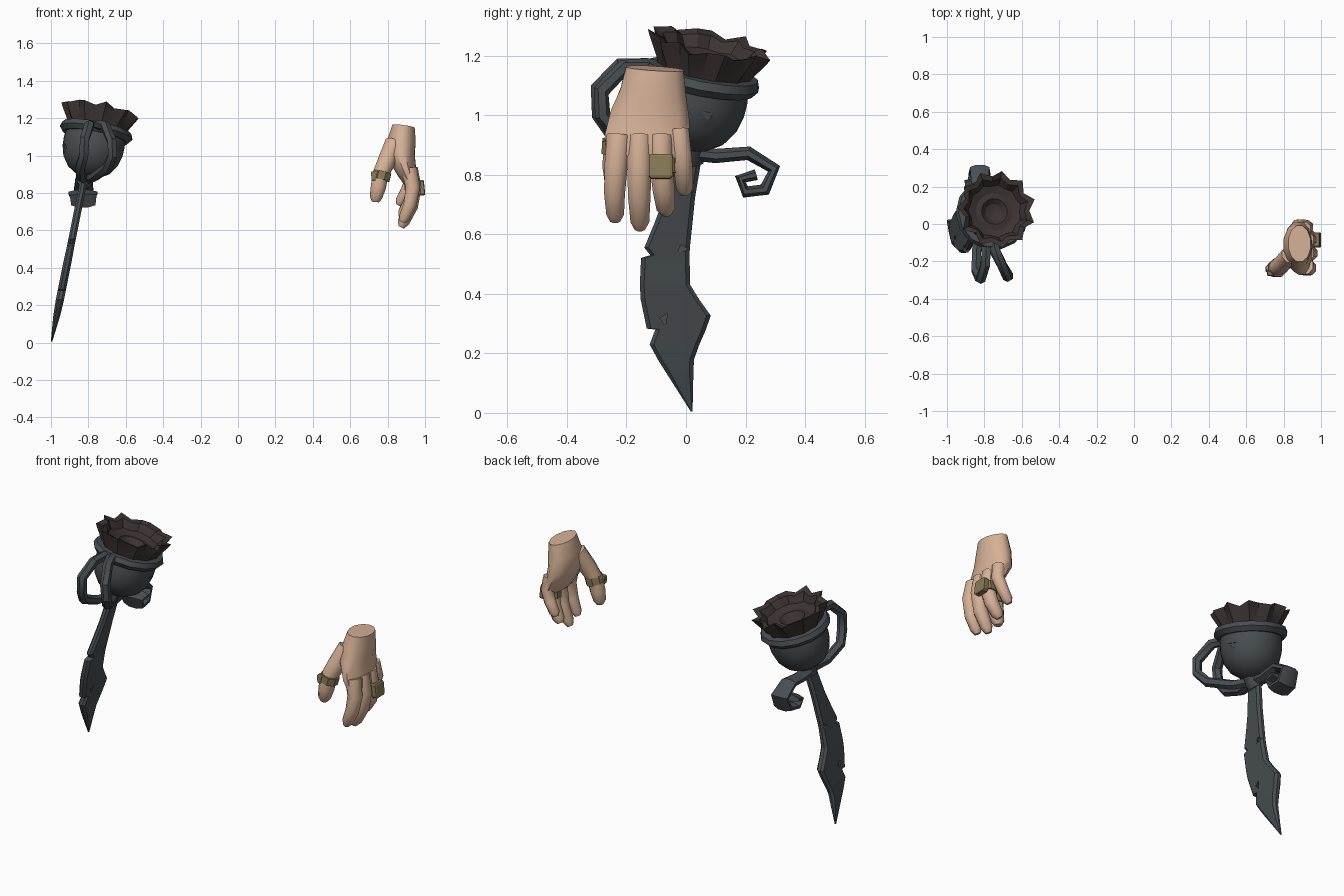
import bpy, bmesh
from math import sin, cos, pi, radians
from mathutils import Vector

cube = bpy.data.objects.get("Cube")
if cube:
    bpy.data.objects.remove(cube, do_unlink=True)


def material(name, rgb):
    m = bpy.data.materials.new(name)
    m.use_nodes = True
    m.diffuse_color = (*rgb, 1)
    m.node_tree.nodes["Principled BSDF"].inputs["Base Color"].default_value = (*rgb, 1)
    return m


STEEL = material("dark slate steel", (0.065, 0.077, 0.085))
CLOTH = material("dark brown cloth", (0.046, 0.034, 0.033))
SKIN = material("warm skin", (0.67, 0.44, 0.31))
BRASS = material("dull brass", (0.25, 0.2, 0.095))


def loft(name, rings, mat, angle=40, closed=False):
    """Bridge equal rings of points, capping the two ends."""
    bm = bmesh.new()
    loops = [[bm.verts.new(p) for p in ring] for ring in rings]
    pairs = list(zip(loops, loops[1:]))
    if closed:
        pairs.append((loops[-1], loops[0]))
    else:
        bm.faces.new(loops[0])
        bm.faces.new(loops[-1])
    for a, b in pairs:
        for i in range(len(a)):
            j = (i + 1) % len(a)
            bm.faces.new((a[i], a[j], b[j], b[i]))
    bmesh.ops.recalc_face_normals(bm, faces=bm.faces)
    me = bpy.data.meshes.new(name)
    bm.to_mesh(me)
    bm.free()
    me.materials.append(mat)
    ob = bpy.data.objects.new(name, me)
    bpy.context.collection.objects.link(ob)
    smooth(ob, angle)
    return ob


def smooth(ob, angle):
    bpy.ops.object.select_all(action='DESELECT')
    ob.select_set(True)
    bpy.context.view_layer.objects.active = ob
    if angle:
        bpy.ops.object.shade_smooth_by_angle(angle=radians(angle))


def tube(name, path, mat, side=(1, 0, 0), n=8, angle=40):
    """Sweep an ellipse; path holds x, y, z, half width along side, half thickness."""
    pts = [Vector(p[:3]) for p in path]
    rings = []
    for i, p in enumerate(path):
        t = (pts[min(i + 1, len(pts) - 1)] - pts[max(i - 1, 0)]).normalized()
        u = Vector(side)
        u = (u - t * u.dot(t)).normalized()
        v = t.cross(u)
        w, h = p[3], p[-1]
        rings.append([pts[i] + u * w * cos((k + .5) * 2 * pi / n)
                      + v * h * sin((k + .5) * 2 * pi / n) for k in range(n)])
    return loft(name, rings, mat, angle)


def dent(target, loc, normal, scale, spin):
    """Chip a small triangular hollow out of a surface."""
    bpy.ops.mesh.primitive_cone_add(vertices=3, radius1=.5, radius2=.5, depth=.016, location=loc)
    cutter = bpy.context.object
    cutter.scale = (*scale, 1)
    q = Vector(normal).to_track_quat('Z', 'Y')
    cutter.rotation_mode = 'QUATERNION'
    cutter.rotation_quaternion = q @ Vector((0, 0, 1)).rotation_difference(Vector((0, 0, 1)))
    cutter.rotation_quaternion = cutter.rotation_quaternion @ spin_quat(spin)
    bpy.context.view_layer.objects.active = target
    mod = target.modifiers.new("dent", 'BOOLEAN')
    mod.operation = 'DIFFERENCE'
    mod.solver = 'EXACT'
    mod.object = cutter
    bpy.ops.object.modifier_apply(modifier=mod.name)
    bpy.data.objects.remove(cutter, do_unlink=True)


def spin_quat(a):
    from mathutils import Quaternion
    return Quaternion((0, 0, 1), radians(a))


# Blade: z, back edge y, front edge y, half thickness
def blade_x(z):
    return -.998 + .2 * z


rows = [(.005, .016, .022, .004), (.14, -.07, .025, .018), (.18, -.095, .027, .02),
        (.23, -.122, .045, .022), (.28, -.103, .067, .022), (.283, -.132, .068, .022),
        (.327, -.141, .083, .022), (.38, -.152, .045, .022), (.43, -.155, .014, .022),
        (.52, -.151, .012, .02), (.53, -.12, .012, .02), (.555, -.14, .013, .02),
        (.64, -.105, .022, .02), (.72, -.075, .03, .02), (.87, -.035, .055, .02)]
rings = []
for z, y0, y1, t in rows:
    x, e = blade_x(z), min(.014, (y1 - y0) * .3)
    rings.append([(x - t * .4, y0, z), (x + t * .4, y0, z), (x + t, y0 + e, z), (x + t, y1 - e, z),
                  (x + t * .4, y1, z), (x - t * .4, y1, z), (x - t, y1 - e, z), (x - t, y0 + e, z)])
blade = loft("blade", rings, STEEL, 0)
for y, z, spin in ((-.012, .55, 20), (-.073, .315, 80)):
    for s in (1, -1):
        dent(blade, (blade_x(z) + s * .021, y, z), (s, 0, 0), (.05, .03), spin)

# Bowl guard, turned about a tilted axis
AXIS = Vector((.2, .2, 1)).normalized()
U = (Vector((1, 0, 0)) - AXIS * AXIS.x).normalized()
V = AXIS.cross(U)
CENTRE = Vector((-.775, .038, 1.04))


def around(r, h, a):
    return CENTRE + AXIS * h + (U * cos(a) + V * sin(a)) * r


def turned(name, profile, mat, n=24, angle=40, closed=False):
    return loft(name, [[around(r, h, 2 * pi * k / n) for k in range(n)] for r, h in profile],
                mat, angle, closed)


bowl = turned("bowl_guard", [(.02, -.163), (.065, -.15), (.115, -.118), (.148, -.07),
                             (.163, -.015), (.165, .03), (.16, .09)], STEEL)
dent(bowl, (-.617, .07, 1.0), (1, .2, -.2), (.035, .07), 60)
dent(bowl, (-.925, -.02, 1.05), (-1, -.4, 0), (.03, .06), 30)
turned("bowl_rim", [(.155, .062), (.178, .06), (.198, .085), (.188, .112), (.155, .115)],
       STEEL, n=14, angle=30, closed=True)
tube("blade_socket", [(-.83, .012, .84, .035, .05), (-.815, .01, .87, .045, .05),
                      (-.8, .012, .91, .05, .05)], STEEL)

# Ruffled cloth top with a sunken middle: radius, height, ruffle depth
N = 22
cloth = [(.15, .09, 0), (.158, .125, .006), (.188, .19, .016), (.196, .21, .018),
         (.165, .2, .012), (.14, .16, .005), (.1, .145, 0), (.07, .15, 0), (.045, .125, 0), (.01, .115, 0)]
loft("ruffled_cuff",
     [[around(r + d * (1 if k % 2 else -1), h + d * .7 * sin(k * 2.3), 2 * pi * k / N) for k in range(N)]
      for r, h, d in cloth], CLOTH, 25)

# Two knuckle bows in front of the bowl
bows = {
    "knuckle_bow_right": [(-.79, -.08, 1.15), (-.79, -.13, 1.165), (-.795, -.22, 1.165), (-.82, -.295, 1.09),
                          (-.825, -.29, 1.0), (-.845, -.245, .935), (-.84, -.12, .885), (-.82, .01, .875)],
    "knuckle_bow_left": [(-.75, -.08, 1.15), (-.745, -.13, 1.165), (-.71, -.21, 1.16), (-.675, -.285, 1.08),
                         (-.67, -.28, 1.0), (-.7, -.23, .935), (-.77, -.1, .885), (-.815, .01, .875)]}
for name, pts in bows.items():
    tube(name, [(*p, .028, .027) for p in pts], STEEL, n=6)

# Curled quillon behind, widening to its end
curl = [(0, .875), (.1, .863), (.21, .872), (.296, .82), (.265, .75), (.2, .742), (.182, .785), (.235, .8)]
tube("curled_quillon", [(-.822 - .001 * i, y, z, .035 + .007 * i, .027 - .001 * i)
                        for i, (y, z) in enumerate(curl)], STEEL, n=8, angle=25)

# Hand
tube("palm", [(.885, -.105, 1.157, .1, .062), (.875, -.11, 1.08, .114, .078), (.872, -.12, 1.0, .137, .076),
              (.9, -.13, .92, .148, .056), (.922, -.13, .86, .14, .04), (.925, -.13, .84, .12, .025)],
     SKIN, side=(0, 1, 0), n=12, angle=50)
fingers = {
    "index_finger": [(.915, -.225, .93, .045), (.935, -.235, .83, .042), (.92, -.24, .74, .038),
                     (.89, -.238, .67, .032), (.878, -.238, .645, .018)],
    "middle_finger": [(.92, -.155, .93, .045), (.94, -.157, .83, .044), (.925, -.157, .73, .041),
                      (.885, -.155, .645, .034), (.872, -.155, .617, .018)],
    "ring_finger": [(.92, -.085, .93, .045), (.94, -.083, .83, .042), (.92, -.075, .75, .04),
                    (.885, -.068, .69, .034), (.872, -.065, .668, .018)],
    "little_finger": [(.91, -.025, .95, .038), (.925, -.015, .87, .036), (.9, -.008, .81, .034),
                      (.868, -.005, .755, .03), (.858, -.003, .735, .016)],
    "thumb": [(.835, -.165, 1.07, .05), (.795, -.21, .97, .05), (.762, -.235, .9, .045),
              (.75, -.24, .83, .044), (.737, -.24, .775, .036), (.735, -.24, .752, .02)]}
for name, path in fingers.items():
    tube(name, path, SKIN, angle=50)

# Rings with flat seals
tube("thumb_ring", [(.773, -.233, .915, .052), (.762, -.236, .872, .052)], BRASS, n=8, angle=0)
tube("finger_ring", [(.937, -.084, .855, .05), (.938, -.082, .805, .05)], BRASS, n=8, angle=0)
for name, loc, size in (("finger_ring_seal", (.98, -.085, .828), (.035, .08, .082)),
                        ("thumb_ring_seal", (.74, -.262, .893), (.055, .03, .05))):
    bpy.ops.mesh.primitive_cube_add(size=1, location=loc)
    seal = bpy.context.object
    seal.name = name
    seal.scale = size
    seal.rotation_euler = (0, radians(-6), 0)
    seal.data.materials.append(BRASS)
    bevel = seal.modifiers.new("bevel", 'BEVEL')
    bevel.width = .1
    bevel.segments = 1
